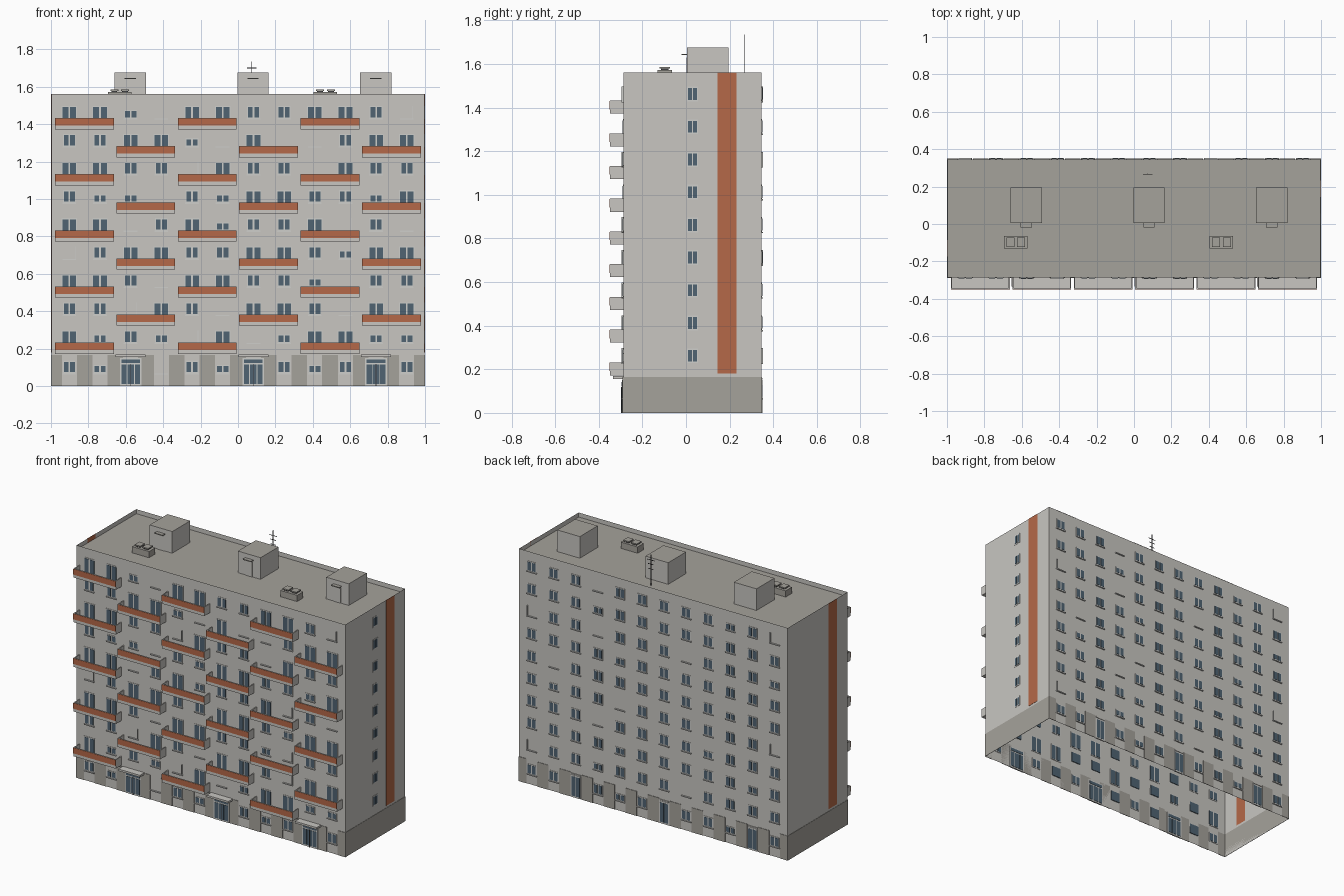
import bpy, bmesh

if "Cube" in bpy.data.objects:
    bpy.data.objects.remove(bpy.data.objects["Cube"])

def material(name, rgb):
    m = bpy.data.materials.new(name)
    m.diffuse_color = (*rgb, 1)
    m.use_nodes = True
    m.node_tree.nodes["Principled BSDF"].inputs["Base Color"].default_value = m.diffuse_color
    return m

PALE, GREY, ORANGE, GLASS, FRAME, DARK = range(6)
MATS = [material("pale concrete", (0.58, 0.565, 0.535)),
        material("grey concrete", (0.376, 0.361, 0.328)),
        material("orange paint", (0.46, 0.14, 0.065)),
        material("window glass", (0.08, 0.127, 0.17)),
        material("window frame", (0.62, 0.62, 0.60)),
        material("dark metal", (0.05, 0.05, 0.055))]

YF, YB, TOP, PLINTH = -0.287, 0.346, 1.56, 0.165
COLS = [-0.902 + 0.164 * i for i in range(12)]

def box(bm, x0, x1, y0, y1, z0, z1, mat=PALE):
    v = [bm.verts.new((x, y, z)) for z in (z0, z1) for x, y in
         ((x0, y0), (x1, y0), (x1, y1), (x0, y1))]
    for f in ((3, 2, 1, 0), (4, 5, 6, 7), (0, 1, 5, 4), (1, 2, 6, 5), (2, 3, 7, 6), (3, 0, 4, 7)):
        bm.faces.new([v[i] for i in f]).material_index = mat

def finish(name, bm):
    bmesh.ops.recalc_face_normals(bm, faces=bm.faces)
    me = bpy.data.meshes.new(name)
    bm.to_mesh(me)
    bm.free()
    for m in MATS:
        me.materials.append(m)
    ob = bpy.data.objects.new(name, me)
    bpy.context.collection.objects.link(ob)
    return ob

# Hollow shell, open below, with a sunken roof behind a parapet
bm = bmesh.new()
box(bm, -1 + 0.002, 1 - 0.002, YF, YB, 0, TOP)
bm.faces.ensure_lookup_table()
roof = bm.faces[1]
bmesh.ops.inset_individual(bm, faces=[roof], thickness=0.015)
r = bmesh.ops.extrude_discrete_faces(bm, faces=[roof])
roof = r["faces"][0]
bmesh.ops.translate(bm, verts=roof.verts, vec=(0, 0, -0.03))
roof.material_index = GREY
bm.normal_update()
floor = [f for f in bm.faces if f.calc_center_median().z < 0.01]
bmesh.ops.delete(bm, geom=floor, context='FACES')
finish("building_shell", bm)

# Plinth panels: solid on the ends, broken by pale strips on the long walls
bm = bmesh.new()
for s in (-1, 1):
    box(bm, s * 0.998, s, YF, YB, 0, PLINTH, GREY)
for y0, y1 in ((YF - 0.003, YF), (YB, YB + 0.003)):
    edges = [-1] + [c + d for c in COLS for d in (-0.04, 0.04)] + [1]
    for a, b in zip(edges[::2], edges[1::2]):
        box(bm, a, b, y0, y1, 0, PLINTH, GREY)
finish("plinth_panels", bm)

# Orange stripes on the end walls
bm = bmesh.new()
box(bm, 0.998, 1.0, 0.145, 0.232, 0.18, TOP, ORANGE)
box(bm, -1.0, -0.998, -0.173, -0.086, 0.18, TOP, ORANGE)
finish("end_stripes", bm)

def window(bm, x, yw, out, w, z0, z1, panes=2):
    """Framed window through a long wall; out is -1 for front, 1 for back."""
    def put(x0, x1, depth, za, zb, mat):
        ya, yb = sorted((yw - out * depth, yw + out * depth))
        box(bm, x0, x1, ya, yb, za, zb, mat)
    put(x - w / 2, x + w / 2, 0.0025, z0, z1, FRAME)
    step = w / panes
    for i in range(panes):
        a = x - w / 2 + i * step
        put(a + 0.005, a + step - 0.004, 0.004, z0 + 0.006, z1 - 0.006, GLASS)

def cell(bm, kind, x, yw, out, w, z0, z1):
    """W full window, S low window, - sill only, L sill and jamb."""
    ya, yb = sorted((yw, yw + out * 0.008))
    if kind == "W":
        window(bm, x, yw, out, w, z0, z1)
    else:
        if kind == "S":
            window(bm, x, yw, out, w, z0, z0 + 0.045)
        elif kind == "L":
            box(bm, x + w / 2 - 0.004, x + w / 2, ya, yb, z0, z1, FRAME)
        # glazing set behind the wall
        ia, ib = sorted((yw - out * 0.002, yw - out * 0.006))
        box(bm, x - w / 2, x + w / 2, ia, ib, z0, z1, GLASS)
    box(bm, x - w / 2 - 0.003, x + w / 2 + 0.003, ya, yb, z0 - 0.006, z0, FRAME)

# Window layout per floor, lowest first
FRONT = ["WS.-WS.WSW.W", "WSWSLW-SWWSS", "WWLWW-WWWLWW", "WWW-WWWWSLWW", "LWWWWWWWWSWW",
         "WW-WWSWWWLW-", "WSS-WSWWWWSW", "WWWWLWWW-WWW", "WWWWS-W--WW" + "W", "WWS-WWWWWWWL"]
BACK = ["W.SWW.WSW.WW", "WWWW-WWWSWWL", "WSWWWWWSWWWW", "WWWSWWWW-WWW", "LWWWWWW-WWSW", "WWSWWWWWWW-W",
        "WWWWWWWSWWWW", "SWWW-WWW-WWL", "WWWWWWWWSWWW", "LWSWWWWW-WWW"]
for name, rows, yw, out in (("front_windows", FRONT, YF, -1), ("back_windows", BACK, YB, 1)):
    bm = bmesh.new()
    for f, row in enumerate(rows):
        z = 0.068 if f == 0 else 0.23 + 0.15 * (f - 1)
        for c, kind in enumerate(row):
            if kind == ".":
                continue
            balcony = out < 0 and f > 0 and (c // 2 + f) % 2 == 1
            if balcony and kind == "W":
                window(bm, COLS[c], yw, out, 0.082, z - 0.045, z + 0.067)
            else:
                cell(bm, kind, COLS[c], yw, out, 0.068, z, z + 0.067)
    finish(name, bm)

# Stairwell windows on the right end
bm = bmesh.new()
for f in range(9):
    z = 0.228 + 0.15 * f
    box(bm, 0.994, 1.0, 0.004, 0.056, z, z + 0.068, FRAME)
    for y in (0.009, 0.033):
        box(bm, 0.993, 1.001, y, y + 0.018, z + 0.007, z + 0.061, GLASS)
finish("end_windows", bm)

# Balconies in a checkerboard, open trays with an orange front band
bm = bmesh.new()
for f in range(1, 10):
    z = 0.172 + 0.15 * (f - 1)
    for k in range(6):
        if (k + f) % 2 == 0:
            continue
        x0 = -0.979 + 0.3285 * k
        x1 = x0 + 0.315
        yo, t = -0.348, 0.006
        box(bm, x0, x1, yo, YF, z, z + 0.012)
        box(bm, x0, x1, yo, yo + t, z + 0.012, z + 0.06)
        for xa in (x0, x1 - t):
            box(bm, xa, xa + t, yo + t, YF, z + 0.012, z + 0.06)
        box(bm, x0, x1, yo - 0.002, yo, z + 0.02, z + 0.058, ORANGE)
finish("balconies", bm)

# Front entrances: frame, two glazed leaves, transom and canopy
bm = bmesh.new()
for c in (2, 6, 10):
    x = COLS[c]
    box(bm, x - 0.058, x + 0.058, YF - 0.006, YF + 0.004, 0, 0.15, FRAME)
    box(bm, x - 0.05, x + 0.05, YF - 0.008, YF + 0.006, 0.122, 0.142, GLASS)
    for a in (-0.05, -0.018, 0.022):
        w = 0.028 if a != -0.018 else 0.036
        box(bm, x + a, x + a + w, YF - 0.008, YF + 0.006, 0.01, 0.114, GLASS)
    box(bm, x - 0.002, x + 0.002, YF - 0.01, YF, 0, 0.118, DARK)
    box(bm, x - 0.08, x + 0.08, -0.335, YF, 0.155, 0.168, PALE)
finish("front_entrances", bm)

# Back doors
bm = bmesh.new()
for c in (1, 5, 9):
    x = COLS[c]
    box(bm, x - 0.035, x + 0.035, YB - 0.004, YB + 0.004, 0, 0.15, FRAME)
    for a in (-0.03, 0.002):
        box(bm, x + a, x + a + 0.028, YB - 0.005, YB + 0.005, 0.01, 0.14, GLASS)
    box(bm, x - 0.035, x + 0.035, YB, YB + 0.005, 0.152, 0.16, PALE)
finish("back_doors", bm)

# Lift houses with a small door and awning
bm = bmesh.new()
for x0 in (-0.66, -0.004, 0.652):
    box(bm, x0, x0 + 0.168, 0.005, 0.195, 1.53, 1.675, PALE)
    for f in bm.faces:
        if f.calc_center_median().z > 1.67:
            f.material_index = GREY
    box(bm, x0 + 0.054, x0 + 0.114, -0.02, 0.005, 1.64, 1.646, GREY)
    box(bm, x0 + 0.06, x0 + 0.108, 0.002, 0.005, 1.53, 1.63, PALE)
finish("lift_houses", bm)

# Roof vents: low box with two capped stacks
bm = bmesh.new()
for x0 in (-0.695, 0.405):
    box(bm, x0, x0 + 0.125, -0.13, -0.065, 1.53, 1.572, GREY)
    for a in (0.012, 0.07):
        box(bm, x0 + a + 0.006, x0 + a + 0.037, -0.115, -0.08, 1.572, 1.578, DARK)
        box(bm, x0 + a, x0 + a + 0.043, -0.122, -0.073, 1.578, 1.586, GREY)
finish("roof_vents", bm)

# Antenna mast with crossbars
bm = bmesh.new()
ax, ay = 0.074, 0.267
box(bm, ax - 0.002, ax + 0.002, ay - 0.002, ay + 0.002, 1.53, 1.735, DARK)
for z, w in ((1.70, 0.026), (1.672, 0.02), (1.64, 0.02)):
    box(bm, ax - w, ax + w, ay - 0.0015, ay + 0.0015, z - 0.0015, z + 0.0015, DARK)
finish("antenna", bm)
